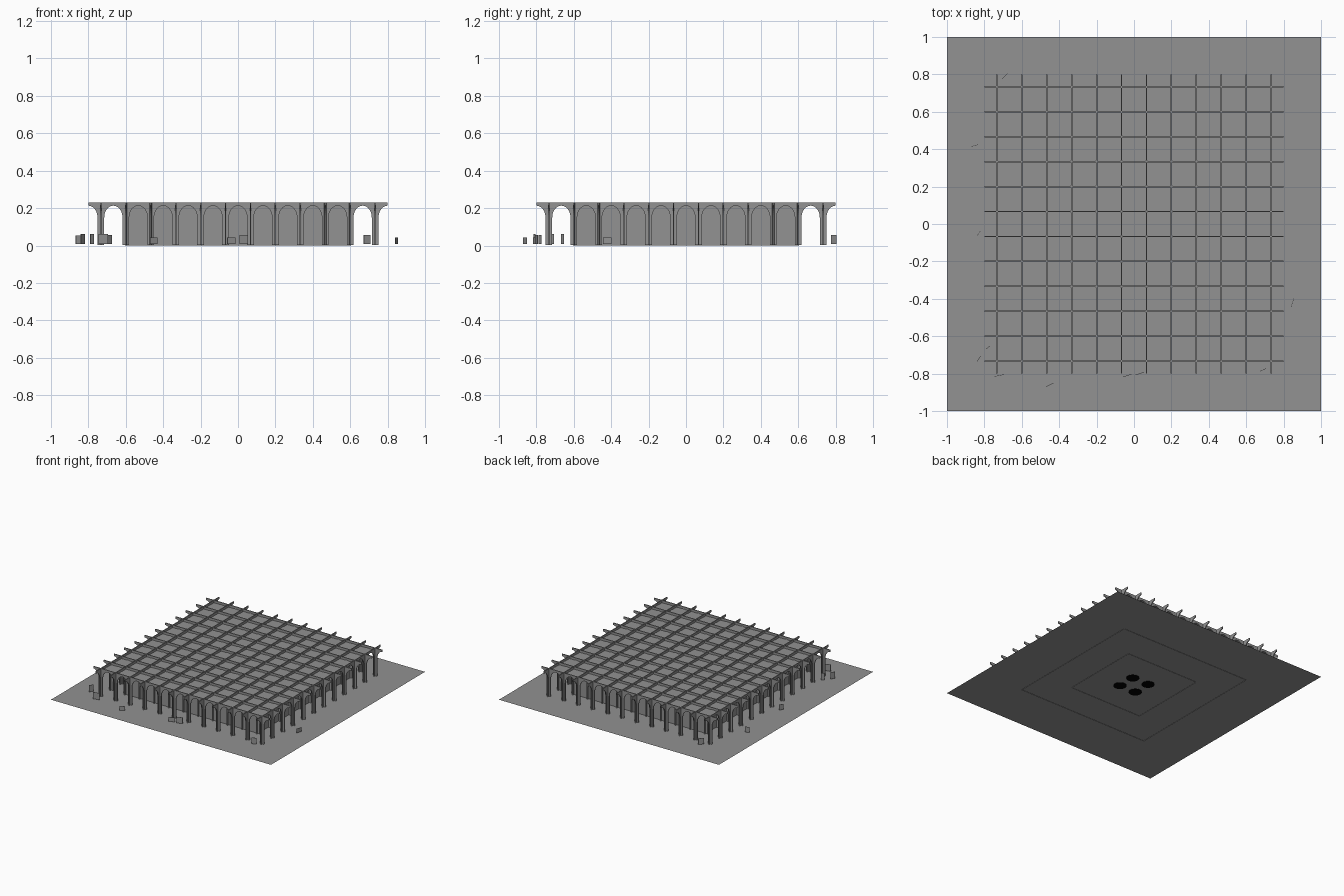
import bpy, bmesh, math
from mathutils import Matrix

if "Cube" in bpy.data.objects:
    bpy.data.objects.remove(bpy.data.objects["Cube"])

N = 12
STEP = 0.1333
HALF = STEP * (N - 1) / 2      # outermost column line
TOP, CROWN, SPRING = 0.23, 0.213, 0.15
FLOOR = 0.002
COL = 0.018                    # half width of a column fin
THICK = 0.007
LINES = [-HALF + i * STEP for i in range(N)]


def material(name, v):
    m = bpy.data.materials.new(name)
    m.diffuse_color = (v, v, v, 1)
    m.use_nodes = True
    m.node_tree.nodes["Principled BSDF"].inputs["Base Color"].default_value = m.diffuse_color
    return m


STONE = material("mid_grey", 0.287)
DARK = material("near_black", 0.0)


def finish(name, bm, mat=STONE, closed=True):
    me = bpy.data.meshes.new(name)
    if closed:
        bmesh.ops.recalc_face_normals(bm, faces=bm.faces[:])
    bm.to_mesh(me)
    bm.free()
    me.materials.append(mat)
    ob = bpy.data.objects.new(name, me)
    bpy.context.collection.objects.link(ob)
    return ob


def add_box(bm, centre, size):
    m = Matrix.Translation(centre) @ Matrix.Diagonal((*size, 1))
    bmesh.ops.create_cube(bm, size=1, matrix=m)


def arcade_outline():
    # lower edge runs left to right, dropping to the floor at each column
    pts = []
    reach = STEP / 2
    seg = 8
    for x in LINES:
        arc = []
        for k in range(seg + 1):
            a = math.pi / 2 * k / seg
            arc.append((reach - (reach - COL) * math.sin(a),
                        SPRING + (CROWN - SPRING) * math.cos(a)))
        # neighbouring half arches share the crown point
        left = arc if x == LINES[0] else arc[1:]
        pts += [(x - d, z) for d, z in left]
        pts += [(x - COL, FLOOR), (x + COL, FLOOR)]
        pts += [(x + d, z) for d, z in reversed(arc)]
    pts += [(HALF + reach, TOP), (-HALF - reach, TOP)]
    return pts


# One arcade fin, repeated in both directions
bm = bmesh.new()
face = bm.faces.new([bm.verts.new((x, -THICK / 2, z)) for x, z in arcade_outline()])
ext = bmesh.ops.extrude_face_region(bm, geom=[face])
bmesh.ops.translate(bm, vec=(0, THICK, 0),
                    verts=[v for v in ext["geom"] if isinstance(v, bmesh.types.BMVert)])
fin = finish("arcade_master", bm)
for p in LINES:
    for name, rot, loc in (("arcade_along_x", 0, (0, p, 0)),
                           ("arcade_along_y", math.pi / 2, (p, 0, 0))):
        ob = bpy.data.objects.new(name, fin.data)
        ob.location = loc
        ob.rotation_euler.z = rot
        bpy.context.collection.objects.link(ob)
bpy.data.objects.remove(fin)

# Slim round cores where the fins cross
bm = bmesh.new()
for x in LINES:
    for y in LINES:
        bmesh.ops.create_cone(bm, cap_ends=True, segments=8, radius1=0.007, radius2=0.007,
                              depth=TOP - FLOOR,
                              matrix=Matrix.Translation((x, y, (TOP + FLOOR) / 2)))
finish("column_cores", bm)

# Ground sheet
bm = bmesh.new()
bmesh.ops.create_grid(bm, x_segments=1, y_segments=1, size=1,
                      matrix=Matrix.Translation((0, 0, FLOOR)))
finish("ground", bm, closed=False)

# Roof panels set slightly below the beam tops
bm = bmesh.new()
bmesh.ops.create_grid(bm, x_segments=N - 1, y_segments=N - 1, size=HALF,
                      matrix=Matrix.Translation((0, 0, CROWN - 0.003)))
finish("roof_panels", bm, closed=False)

# Wall rings closing the arches of the inner bays, footings just showing below
for name, r in (("outer_wall", STEP * 4.5), ("inner_wall", STEP * 2.5)):
    bm = bmesh.new()
    for s in (-1, 1):
        add_box(bm, (0, s * r, CROWN / 2), (2 * r, 0.006, CROWN))
        add_box(bm, (s * r, 0, CROWN / 2), (0.006, 2 * r, CROWN))
    finish(name, bm)

# Dark round bases under the four central columns, seen from below
bm = bmesh.new()
for sx in (-1, 1):
    for sy in (-1, 1):
        bmesh.ops.create_cone(bm, cap_ends=True, segments=32, radius1=0.05, radius2=0.05, depth=0.02,
                              matrix=Matrix.Translation((sx * 0.075, sy * 0.075, 0.01)))
finish("central_bases", bm, DARK)

# Small upright cards outside: x, y, width in x, width in y, height
cards = [(-0.85, 0.42, 0.035, 0.01, 0.05), (-0.69, 0.79, 0.03, 0.03, 0.055),
         (-0.83, -0.05, 0.02, 0.03, 0.05), (-0.83, -0.72, 0.02, 0.03, 0.06),
         (-0.78, -0.66, 0.02, 0.015, 0.06), (-0.72, -0.81, 0.05, 0.01, 0.06),
         (-0.45, -0.86, 0.04, 0.02, 0.04), (-0.035, -0.81, 0.045, 0.015, 0.04),
         (0.03, -0.80, 0.045, 0.015, 0.055), (0.69, -0.78, 0.035, 0.015, 0.055),
         (0.848, -0.42, 0.015, 0.045, 0.04)]
bm = bmesh.new()
for x, y, wx, wy, h in cards:
    w = math.hypot(wx, wy)
    m = (Matrix.Translation((x, y, h / 2 + 0.005)) @ Matrix.Rotation(math.atan2(wy, wx), 4, 'Z')
         @ Matrix.Diagonal((w, 0.002, h - 0.005, 1)))
    bmesh.ops.create_cube(bm, size=1, matrix=m)
finish("standing_cards", bm)
